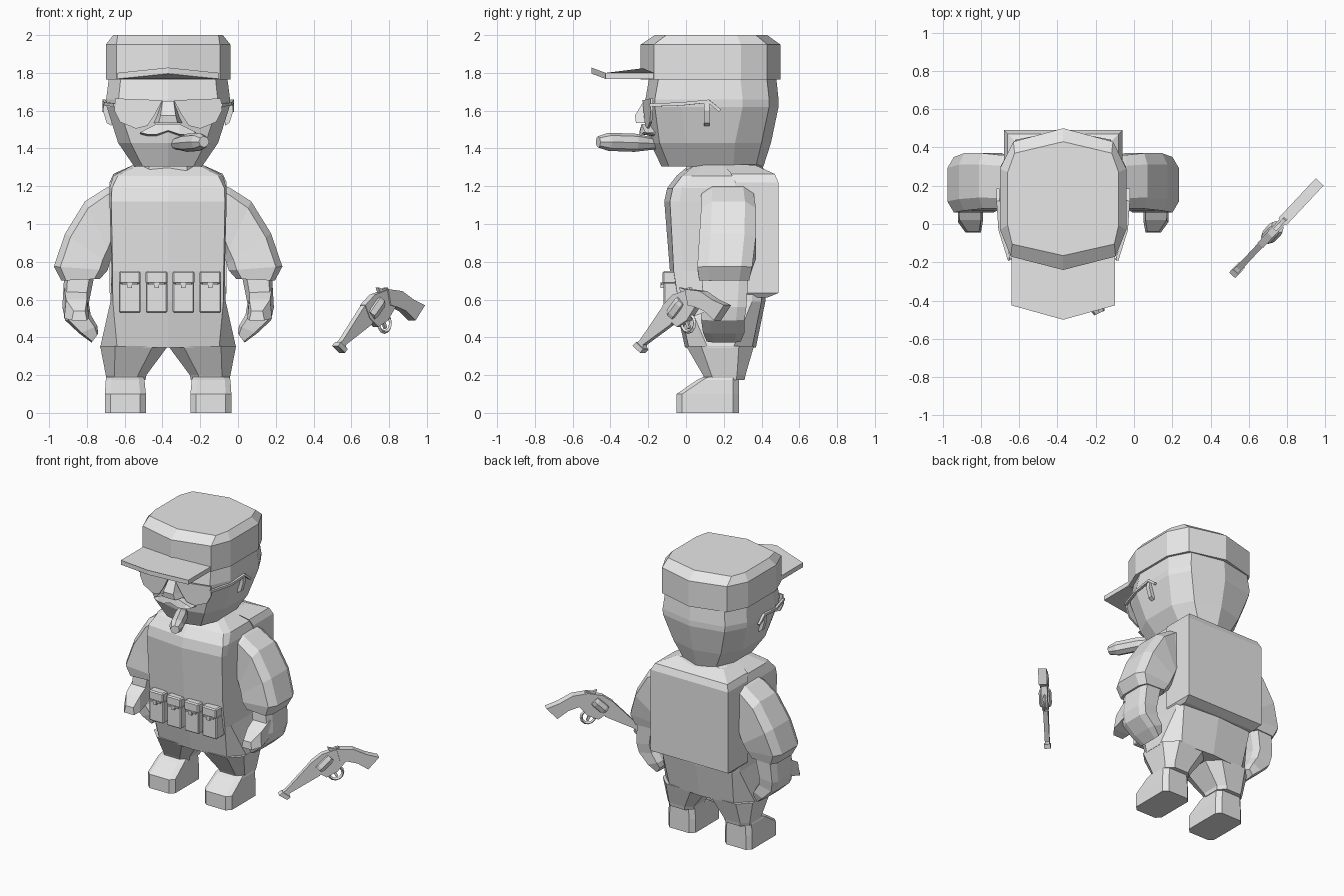
import bpy, bmesh, math
from mathutils import Vector

if "Cube" in bpy.data.objects:
    bpy.data.objects.remove(bpy.data.objects["Cube"])

CX = -0.37  # centre line of the figure
mat = bpy.data.materials.new("plain_grey")
mat.diffuse_color = (0.8, 0.8, 0.8, 1)
mat.use_nodes = True
mat.node_tree.nodes["Principled BSDF"].inputs["Base Color"].default_value = mat.diffuse_color


def finish(name, bm, mirror=1, dx=CX):
    for v in bm.verts:
        v.co.x = v.co.x * mirror + dx
    bmesh.ops.recalc_face_normals(bm, faces=bm.faces[:])
    me = bpy.data.meshes.new(name)
    bm.to_mesh(me)
    bm.free()
    me.materials.append(mat)
    ob = bpy.data.objects.new(name, me)
    bpy.context.collection.objects.link(ob)
    return ob


def loft(name, rings, mirror=1, dx=CX):
    """Skin a list of equal-length rings and cap both ends."""
    bm = bmesh.new()
    rows = [[bm.verts.new(p) for p in r] for r in rings]
    n = len(rows[0])
    for a, b in zip(rows, rows[1:]):
        for i in range(n):
            bm.faces.new((a[i], a[(i + 1) % n], b[(i + 1) % n], b[i]))
    bm.faces.new(rows[0])
    bm.faces.new(rows[-1])
    return finish(name, bm, mirror, dx)


def hull_ring(z, w, yf, yb, c=.83, df=.07, ds=.14):
    """Symmetric ten-sided ring with pointed front and back centres."""
    half = [(c * w, yf + df), (w, yf + df + ds), (w, yb - df - ds), (c * w * .95, yb - df)]
    pts = [(0, yf)] + half + [(0, yb)] + [(-x, y) for x, y in reversed(half)]
    return [(x, y, z) for x, y in pts]


def oct_ring(x0, x1, y0, y1, z, c):
    return [(x0 + c, y0, z), (x1 - c, y0, z), (x1, y0 + c, z), (x1, y1 - c, z),
            (x1 - c, y1, z), (x0 + c, y1, z), (x0, y1 - c, z), (x0, y0 + c, z)]


def limb_ring(outer, inner, y0, y1):
    """Six-sided limb section between an outer and inner (x, z) point."""
    (ox, oz), (ix, iz) = outer, inner
    lerp = lambda t: (ox + (ix - ox) * t, oz + (iz - oz) * t)
    d = (y1 - y0) * .2
    (px, pz), (qx, qz) = lerp(.12), lerp(.85)
    return [(ox, y0 + d, oz), (ox, y1 - d, oz), (px, y1, pz), (qx, y1, qz),
            (ix, y1 - d, iz), (ix, y0 + d, iz), (qx, y0, qz), (px, y0, pz)]


def box(name, x0, x1, y0, y1, z0, z1, bevel=0):
    sq = lambda z: [(x0, y0, z), (x1, y0, z), (x1, y1, z), (x0, y1, z)]
    ob = loft(name, [sq(z0), sq(z1)])
    if bevel:
        m = ob.modifiers.new("bevel", 'BEVEL')
        m.width, m.segments = bevel, 1
    return ob


def plate(name, pts, y0, y1, mirror=1):
    """Front-facing (x, z) outline given depth along y."""
    return loft(name, [[(x, y0, z) for x, z in pts], [(x, y1, z) for x, z in pts]], mirror)


def tube(name, path, radii, sides, mirror=1, dx=CX):
    path = [Vector(p) for p in path]
    rings = []
    for i, p in enumerate(path):
        t = (path[min(i + 1, len(path) - 1)] - path[max(i - 1, 0)]).normalized()
        a = t.cross(Vector((0, 0, 1)) if abs(t.z) < .9 else Vector((1, 0, 0))).normalized()
        b = t.cross(a)
        rings.append([p + radii[i] * (a * math.cos(k) + b * math.sin(k))
                      for k in (2 * math.pi * j / sides + math.pi / 4 for j in range(sides))])
    return loft(name, rings, mirror, dx)


# Head, neck and cap
loft("head", [hull_ring(1.305, .18, -.13, .41, .75, .04, .12), hull_ring(1.43, .265, -.19, .45, .75, .05),
              hull_ring(1.62, .325, -.215, .49, .8, .05), hull_ring(1.66, .328, -.215, .49, .8, .05),
              hull_ring(1.80, .31, -.19, .475, .8, .05)])
loft("neck", [oct_ring(-.15, .15, 0, .36, z, .05) for z in (1.25, 1.33)])
loft("cap", [hull_ring(1.765, .33, -.24, .50), hull_ring(1.95, .33, -.24, .50),
             hull_ring(2.0, .29, -.165, .43, .92, .06, .1)])
brim = [(-.27, -.16, 0), (-.27, -.425, 0), (0, -.50, .028), (.27, -.425, 0), (.27, -.16, 0), (0, -.20, .028)]
loft("cap_brim", [[(x, y, z + h) for x, y, z in brim] for h in (1.768, 1.80)])

# Face: nose, moustache and cigar
loft("nose", [[(-.075, -.19, 1.535), (-.05, -.265, 1.535), (.05, -.265, 1.535), (.075, -.19, 1.535)],
              [(-.06, -.19, 1.57), (-.04, -.27, 1.575), (.04, -.27, 1.575), (.06, -.19, 1.57)],
              [(-.035, -.19, 1.65), (-.03, -.225, 1.65), (.03, -.225, 1.65), (.035, -.19, 1.65)]])
for s, side in ((1, "left"), (-1, "right")):
    loft("moustache_" + side, [
        [(x, -.17 + b, z0), (x, -.245 + b, z0 + .01), (x, -.235 + b, z1), (x, -.17 + b, z1)]
        for x, z0, z1, b in ((0, 1.485, 1.53, 0), (.06, 1.465, 1.53, 0),
                             (.11, 1.465, 1.505, .01), (.148, 1.475, 1.485, .02))], s)
tube("cigar", [(.04, -.16, 1.425), (.10, -.27, 1.43), (.165, -.41, 1.435), (.19, -.465, 1.435)],
     [.03, .048, .048, .03], 8)

for s, side in ((1, "left"), (-1, "right")):
    # Ears and sunglasses
    plate("ear_" + side, [(.30, 1.52), (.325, 1.535), (.345, 1.60), (.34, 1.645), (.30, 1.655)], .095, .125, s)
    lens = [(.03, 1.655), (.28, 1.665), (.285, 1.60), (.255, 1.54), (.17, 1.505), (.11, 1.52), (.07, 1.58)]
    depth = lambda x: -.235 + x * .17
    loft("lens_" + side, [[(x, depth(x) + h, z) for x, z in lens] for h in (0, .012)], s)
    tube("glasses_arm_" + side, [(.28, -.19, 1.63), (.33, -.03, 1.635), (.34, .12, 1.65), (.34, .18, 1.60)],
         [.012] * 4, 4, s)

    # Sleeve, forearm, hand and thumb
    loft("sleeve_" + side, [
        limb_ring((.28, 1.21), (.25, .95), .09, .36), limb_ring((.33, 1.19), (.29, .88), .08, .36),
        limb_ring((.44, 1.12), (.30, .82), .08, .37), limb_ring((.545, .95), (.31, .79), .07, .37),
        limb_ring((.605, .775), (.32, .755), .06, .35), limb_ring((.565, .70), (.36, .71), .07, .335)], s)
    loft("forearm_" + side, [
        limb_ring((.55, .73), (.39, .73), .09, .33), limb_ring((.56, .56), (.42, .58), .08, .32),
        limb_ring((.545, .49), (.41, .52), .08, .31), limb_ring((.47, .42), (.375, .46), .09, .31),
        limb_ring((.405, .372), (.37, .42), .11, .29)], s)
    loft("thumb_" + side, [
        [(.42, .12, .54), (.55, .12, .54), (.55, .12, .66), (.43, .12, .66)],
        [(.42, .01, .50), (.55, .01, .50), (.54, .02, .60), (.43, .02, .60)],
        [(.43, -.045, .49), (.51, -.045, .49), (.50, -.04, .54), (.44, -.04, .54)]], s)

    # Trouser leg and boot
    loft("leg_" + side, [oct_ring(.12, .325, .10, .31, .175, .045), oct_ring(.115, .33, .09, .315, .20, .045),
                         oct_ring(0, .36, 0, .36, .355, .08)], s)
    loft("boot_" + side, [oct_ring(.118, .335, -.05, .28, 0, .03), oct_ring(.118, .335, -.05, .28, .10, .03),
                          oct_ring(.125, .33, .06, .28, .175, .03), oct_ring(.13, .325, .09, .28, .19, .03)], s)

# Torso with hips
loft("torso", [
    hull_ring(.345, .36, -.005, .37, .75, .02, .1), hull_ring(.59, .305, -.06, .42, .96, .02, .05),
    hull_ring(.75, .30, -.085, .42, .98, .02, .05), hull_ring(1.12, .31, -.115, .42, .97, .03, .05),
    hull_ring(1.19, .31, -.10, .42, .96, .03, .05), hull_ring(1.255, .29, -.05, .43, .92, .03, .05),
    hull_ring(1.315, .18, .02, .40, .85, .03, .05)])

# Back pack plate
loft("back_pack", [
    [(-.31 + i, y0, z), (.31 - i, y0, z), (.31 - i, y1, z), (-.31 + i, y1, z)]
    for z, i, y0, y1 in ((.61, .02, .26, .43), (.635, 0, .26, .49), (1.22, 0, .26, .49),
                         (1.265, .02, .24, .47), (1.31, .12, .20, .37))])

# Belt pouches with flap and toggle
for i in range(4):
    x = -.203 + i * .142
    n = str(i + 1)
    box("pouch_" + n, x - .057, x + .057, -.118, -.02, .53, .69, .006)
    box("pouch_flap_" + n, x - .058, x + .058, -.125, -.02, .682, .75, .008)
    box("toggle_bar_" + n, x - .042, x + .042, -.132, -.12, .677, .687)
    box("toggle_pin_" + n, x - .012, x + .012, -.134, -.115, .662, .69)

# Revolver lying in a diagonal vertical plane
ALONG = Vector((.683, .73, 0))
ACROSS = Vector((-.73, .683, 0))


def gun_point(x, z, off=0):
    return Vector((x, (x - .53) * 1.068 - .25, z)) + ACROSS * off


def gun_part(name, pts, half):
    loft(name, [[gun_point(x, z, o) for x, z in pts] for o in (-half, half)], 1, 0)


gun_part("gun_barrel", [(.513, .355), (.545, .32), (.563, .335), (.56, .36), (.70, .47),
                        (.715, .53), (.665, .575), (.545, .385)], .016)
gun_part("gun_muzzle", [(.513, .355), (.55, .318), (.565, .337), (.53, .375)], .022)
gun_part("gun_frame", [(.66, .57), (.685, .50), (.73, .455), (.78, .49), (.82, .56),
                       (.815, .62), (.775, .65), (.71, .625)], .02)
gun_part("gun_grip", [(.775, .655), (.85, .645), (.91, .60), (.97, .57), (.92, .49), (.87, .54),
                      (.825, .56), (.79, .57)], .028)
gun_part("gun_hammer", [(.745, .635), (.735, .665), (.76, .655), (.785, .665), (.80, .635)], .01)
gun_part("gun_trigger", [(.755, .50), (.77, .505), (.785, .45), (.775, .445)], .007)
tube("gun_cylinder", [gun_point(.695, .515), gun_point(.705, .53), gun_point(.74, .58), gun_point(.75, .595)],
     [.036, .042, .042, .036], 8, 1, 0)
bpy.ops.mesh.primitive_torus_add(major_segments=12, minor_segments=4, major_radius=.047, minor_radius=.01,
                                 location=gun_point(.775, .475),
                                 rotation=(math.pi / 2, 0, math.atan2(ALONG.y, ALONG.x)))
guard = bpy.context.object
guard.name = "gun_trigger_guard"
guard.data.materials.append(mat)
